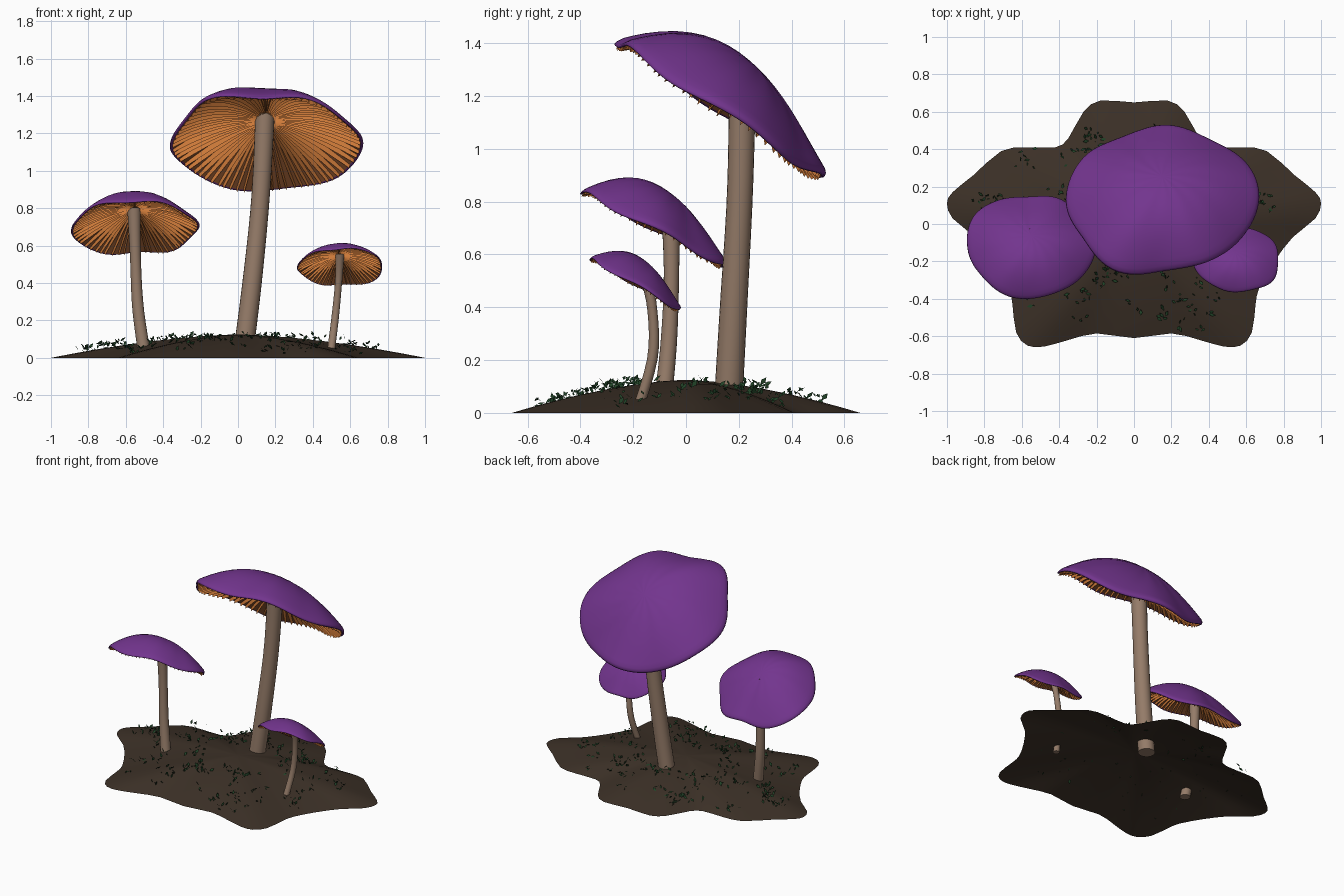
import bpy, math, random
from mathutils import Vector, Matrix

if "Cube" in bpy.data.objects:
    bpy.data.objects.remove(bpy.data.objects["Cube"])

random.seed(4)


def material(name, rgb):
    m = bpy.data.materials.new(name)
    m.diffuse_color = (*rgb, 1)
    m.use_nodes = True
    m.node_tree.nodes["Principled BSDF"].inputs["Base Color"].default_value = m.diffuse_color
    return m


PURPLE = material("purple", (0.17, 0.035, 0.27))
ORANGE = material("gill orange", (0.6, 0.19, 0.04))
BROWN = material("gill brown", (0.24, 0.08, 0.025))
STEM = material("stem tan", (0.3, 0.2, 0.14))
SOIL = material("soil", (0.045, 0.03, 0.02))
LEAF = material("leaf", (0.015, 0.055, 0.02))


def add(name, verts, faces, mat, matrix=None, smooth=True):
    me = bpy.data.meshes.new(name)
    me.from_pydata([tuple(v) for v in verts], [], faces)
    me.materials.append(mat)
    for p in me.polygons:
        p.use_smooth = smooth
    ob = bpy.data.objects.new(name, me)
    bpy.context.collection.objects.link(ob)
    if matrix:
        ob.matrix_world = matrix
    return ob


def ring_faces(rings, n):
    return [(r * n + i, r * n + (i + 1) % n, (r + 1) * n + (i + 1) % n, (r + 1) * n + i)
            for r in range(rings - 1) for i in range(n)]


def spline(pts, t, closed=False):
    """Catmull-Rom through pts, t counted in segments."""
    n = len(pts)
    i = math.floor(t)
    f = t - i
    g = (lambda k: pts[k % n]) if closed else (lambda k: pts[max(0, min(n - 1, k))])
    a, b, c, d = g(i - 1), g(i), g(i + 1), g(i + 2)
    return 0.5 * (2 * b + (c - a) * f + (2 * a - 5 * b + 4 * c - d) * f * f
                  + (3 * b - a - 3 * c + d) * f ** 3)


# ---- soil mound: wavy outline, mirrored left/right ----
half = [(0, 0.65), (0.18, 0.66), (0.27, 0.6), (0.35, 0.46), (0.42, 0.41), (0.58, 0.41),
        (0.71, 0.39), (0.86, 0.26), (0.97, 0.17), (1.0, 0.11), (0.97, 0.03), (0.85, -0.07),
        (0.75, -0.2), (0.67, -0.34), (0.65, -0.43), (0.63, -0.58), (0.57, -0.65),
        (0.48, -0.655), (0.35, -0.62), (0.2, -0.585), (0, -0.61)]
outline = [Vector(p) for p in half] + [Vector((-x, y)) for x, y in half[-2:0:-1]]
N = 2 * len(outline)
edge = [spline(outline, i / 2, True) for i in range(N)]


def soil_z(r):
    return 0.125 * max(0, 1 - r ** 1.6)


steps = [1, 0.88, 0.75, 0.6, 0.45, 0.3, 0.15, 0.03]
verts = [(e.x * r, e.y * r, soil_z(r)) for r in steps for e in edge] + [(0, 0, 0.125)]
faces = ring_faces(len(steps), N)
base = (len(steps) - 1) * N
faces += [(base + i, base + (i + 1) % N, len(verts) - 1) for i in range(N)]
# outline runs clockwise, so flip to face upward
add("soil_mound", verts, [f[::-1] for f in faces], SOIL)


# ---- stems ----
def stem(name, path, radii, sides=20, rings=14):
    path = [Vector(p) for p in path]
    verts = []
    for k in range(rings):
        t = k / (rings - 1) * (len(path) - 1)
        c, r = spline(path, t), spline(radii, t)
        verts += [c + Vector((r * math.cos(a), r * math.sin(a), 0))
                  for a in (2 * math.pi * i / sides for i in range(sides))]
    faces = ring_faces(rings, sides)
    top = (rings - 1) * sides
    faces += [tuple(range(sides))[::-1], tuple(range(top, top + sides))]
    ob = add(name, verts, faces, STEM)
    for p in ob.data.polygons:
        p.use_smooth = len(p.vertices) == 4


# ---- caps: dome, underside and radial gills ----
def cap(name, centre, tilt, h, radii, gills):
    M = Matrix.Translation(centre) @ Matrix.Rotation(-math.radians(tilt), 4, 'X')
    R = sum(radii) / len(radii)

    def point(t, a, drop=0.0):
        r = spline(radii, a / (2 * math.pi) * len(radii), True) * t
        z = h * (1 - t ** 2.1) - 0.36 * h * math.sin(a) * t * (1 - t * t)
        z += R * 0.03 * math.sin(5 * a + 0.8) * t ** 4
        z += R * 0.008 * math.sin(13 * a + 5 * t) * t * (1 - t)
        return Vector((r * math.cos(a), r * math.sin(a), z - drop * R))

    def sheet(label, profile, mat, up):
        n = 96
        vs = [point(t, 2 * math.pi * i / n, d) for t, d in profile for i in range(n)]
        fs = ring_faces(len(profile), n)
        b = (len(profile) - 1) * n
        vs.append(point(0, 0, profile[-1][1]))
        fs += [(b + i, b + (i + 1) % n, len(vs) - 1) for i in range(n)]
        add(name + label, vs, fs if up else [f[::-1] for f in fs], mat, M)

    ts = [0.97, 0.92, 0.85, 0.75, 0.65, 0.55, 0.45, 0.35, 0.25, 0.15, 0.05]
    sheet("_cap", [(0.96, 0.055), (0.985, 0.055), (1, 0.035), (0.995, 0.012)]
          + [(t, 0) for t in ts], PURPLE, True)
    bed = lambda t: 0.055 + 0.045 * (1 - t)
    sheet("_underside", [(t, bed(t)) for t in ts], BROWN, False)

    # gill blades hang under the cap, tapering at both ends
    vs, fs = [], []
    line = [0.08, 0.2, 0.35, 0.5, 0.65, 0.8, 0.9, 0.97]
    for g in range(gills):
        a = 2 * math.pi * (g + random.uniform(-0.2, 0.2)) / gills
        for k, t in enumerate(line):
            depth = 0.075 * math.sin(math.pi * (0.12 + 0.8 * t)) ** 0.6
            b = len(vs)
            w = 0.35 * 2 * math.pi / gills * 0.5
            vs += [point(t, a - w, bed(t) - 0.01), point(t, a, bed(t) + depth),
                   point(t, a + w, bed(t) - 0.01)]
            if k:
                fs += [(b - 3, b, b + 1, b - 2), (b - 2, b + 1, b + 2, b - 1)]
    add(name + "_gills", vs, fs, ORANGE, M, smooth=False)


stem("large_stem", [(0.03, 0.16, 0.04), (0.075, 0.18, 0.4), (0.12, 0.205, 0.85), (0.145, 0.215, 1.31)],
     [0.054, 0.052, 0.049, 0.052])
stem("medium_stem", [(-0.5, -0.09, 0.02), (-0.535, -0.065, 0.27), (-0.548, -0.055, 0.53), (-0.556, -0.06, 0.805)],
     [0.034, 0.031, 0.029, 0.036])
stem("small_stem", [(0.495, -0.18, 0.02), (0.52, -0.125, 0.22), (0.538, -0.13, 0.41), (0.545, -0.165, 0.555)],
     [0.021, 0.02, 0.019, 0.024])

cap("large", (0.15, 0.145, 1.155), 33.5, 0.2,
    [0.52, 0.5, 0.455, 0.46, 0.455, 0.49, 0.515, 0.495, 0.53, 0.46, 0.48, 0.49], 72)
cap("medium", (-0.55, -0.125, 0.71), 27.4, 0.14,
    [0.345, 0.32, 0.335, 0.305, 0.34, 0.36, 0.34, 0.315, 0.315, 0.3, 0.305, 0.32], 64)
cap("small", (0.54, -0.195, 0.495), 30, 0.09,
    [0.23, 0.24, 0.22, 0.2, 0.21, 0.22, 0.225, 0.205, 0.19, 0.19, 0.205, 0.235], 56)

# ---- ground cover: small diamond leaves in loose sprigs ----
vs, fs = [], []
for s in range(110):
    e = random.choice(edge)
    r = random.uniform(0.3, 0.9)
    for k in range(4):
        p = e * r + Vector((random.gauss(0, 0.022), random.gauss(0, 0.022)))
        c = Vector((p.x, p.y, soil_z(r) + random.uniform(-0.005, 0.022)))
        a = random.uniform(0, 2 * math.pi)
        d = Vector((math.cos(a), math.sin(a), random.uniform(0.1, 1.3))).normalized()
        side = d.cross(Vector((random.random(), random.random(), 1))).normalized()
        L = random.uniform(0.02, 0.04)
        b = len(vs)
        vs += [c, c + d * L * 0.5 + side * L * 0.25, c + d * L, c + d * L * 0.5 - side * L * 0.25]
        fs.append((b, b + 1, b + 2, b + 3))
add("ground_leaves", vs, fs, LEAF, smooth=False)
